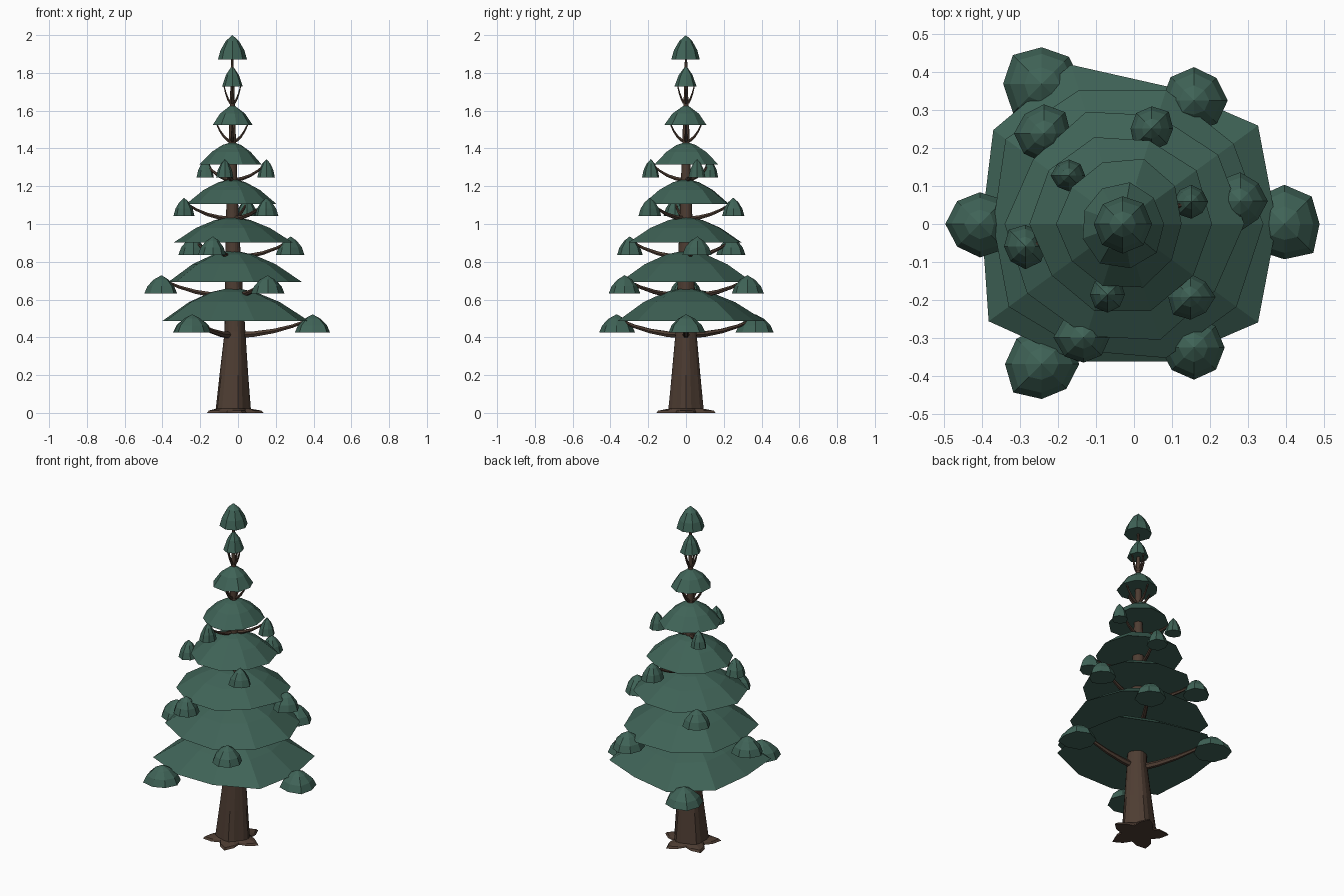
import bpy, bmesh, random
from math import sin, cos, pi, radians
from mathutils import Vector

if "Cube" in bpy.data.objects:
    bpy.data.objects.remove(bpy.data.objects["Cube"])

random.seed(4)
CX = -0.03  # trunk axis


def material(name, rgb):
    m = bpy.data.materials.new(name)
    m.diffuse_color = (*rgb, 1)
    m.use_nodes = True
    m.node_tree.nodes["Principled BSDF"].inputs["Base Color"].default_value = m.diffuse_color
    return m


GREEN = material("needles", (0.05, 0.125, 0.095))
BROWN = material("bark", (0.075, 0.046, 0.032))


def loft(name, rings, mat, tip=None):
    """Skin a stack of equal-length point rings; cap the bottom, cap or point the top."""
    bm = bmesh.new()
    loops = [[bm.verts.new(p) for p in ring] for ring in rings]
    n = len(loops[0])
    for a, b in zip(loops, loops[1:]):
        for i in range(n):
            bm.faces.new((a[i], a[(i + 1) % n], b[(i + 1) % n], b[i]))
    bm.faces.new(loops[0][::-1])
    if tip:
        t = bm.verts.new(tip)
        for i in range(n):
            bm.faces.new((loops[-1][i], loops[-1][(i + 1) % n], t))
    else:
        bm.faces.new(loops[-1])
    bmesh.ops.recalc_face_normals(bm, faces=bm.faces[:])
    me = bpy.data.meshes.new(name)
    bm.to_mesh(me)
    bm.free()
    me.materials.append(mat)
    ob = bpy.data.objects.new(name, me)
    bpy.context.collection.objects.link(ob)
    return ob


def canopy(name, x, y, z, top, radii, profile=((1, 0), (0.58, 0.58))):
    """Faceted cap with a flat underside."""
    n, h = len(radii), top - z
    rings = [[(x + r * k * cos(2 * pi * i / n), y + r * k * sin(2 * pi * i / n), z + h * f)
              for i, r in enumerate(radii)] for k, f in profile]
    return loft(name, rings, GREEN, (x, y, top))


def jitter(r, n, amount):
    return [r * (1 + random.uniform(-amount, amount)) for _ in range(n)]


# trunk with flared roots
N = 20
rings = []
for z, r, lobe, dx in ((0, .128, .038, 0), (.012, .12, .034, 0), (.022, .092, .006, 0), (.2, .076, .003, .005),
                       (.43, .055, .002, .012), (.7, .045, .001, .006), (1.0, .035, 0, 0),
                       (1.3, .024, 0, 0), (1.6, .014, 0, 0), (1.88, .006, 0, 0)):
    rings.append([(CX + dx + (r + lobe * cos(5 * a)) * cos(a), (r + lobe * cos(5 * a)) * sin(a), z)
                  for a in (2 * pi * i / N for i in range(N))])
loft("trunk", rings, BROWN)

# main canopy tiers: rim height, top height, rim radii, centre x
tiers = [
    (.487, .665, [.405, .44, .38, .44, .42, .37, .435, .38, .38, .44]),
    (.692, .862, [.37, .36, .37, .37, .38, .34, .37, .35, .37, .37]),
    (.902, 1.04, [.32, .31, .30, .31, .29, .31, .31, .31, .32, .30]),
    (1.105, 1.24, [.235, .24, .23, .24, .24, .245, .23, .24, .24, .23]),
    (1.315, 1.435, [.155, .17, .18, .17, .165, .175, .165, .17, .175, .16]),
    (1.523, 1.635, jitter(.113, 9, .07)),
    (1.727, 1.84, jitter(.058, 8, .07)),
]
for i, (z, top, radii) in enumerate(tiers):
    prof = ((1, 0), (.62, .56), (.3, .86)) if i < 5 else ((1, 0), (.62, .55))
    canopy(f"canopy_tier_{i + 1}", CX, 0, z, top, radii, prof)
canopy("canopy_top", CX, 0, 1.872, 2.0, jitter(.075, 8, .05), ((1, 0), (.82, .38), (.45, .76)))

# branch whorls: height, reach, first angle, tuft radius (0 = bare)
whorls = [
    (.425, .425, 0, .10),
    (.632, .375, 60, .087),
    (.837, .315, 11, .073),
    (1.042, .262, 73, .06),
    (1.247, .19, 18, .045),
    (1.45, .085, 0, 0),
    (1.65, .045, 0, 0),
]


def branch(name, start, mid, end, r):
    """Tapered curved limb."""
    rings = []
    side = Vector((-(end - start).y, (end - start).x, 0)).normalized()
    for t in (0, .25, .5, .75, 1):
        p = start * (1 - t) ** 2 + mid * 2 * t * (1 - t) + end * t * t
        d = ((mid - start) * (1 - t) + (end - mid) * t).normalized()
        up = side.cross(d)
        k = r * (1 - .65 * t)
        rings.append([p + (side * cos(a) + up * sin(a)) * k for a in (2 * pi * i / 6 for i in range(6))])
    return loft(name, rings, BROWN)


for w, (z, reach, first, tuft) in enumerate(whorls):
    for j in range(3 if tuft else 4):
        a = radians(first + j * (120 if tuft else 90))
        out = Vector((cos(a), sin(a), 0))
        base = Vector((CX, 0, z))
        rise = .07 if tuft else .085
        branch(f"branch_{w + 1}_{j + 1}", base + Vector((0, 0, -.015)),
               base + out * reach * .55 + Vector((0, 0, -.01)),
               base + out * reach * (.97 if tuft else 1) + Vector((0, 0, rise)),
               .02 - .0018 * w)
        if tuft:
            p = base + out * reach
            canopy(f"tuft_{w + 1}_{j + 1}", p.x, p.y, z, z + .097, jitter(tuft, 8, .09),
                   ((1, 0), (.82, .4), (.45, .76)))
